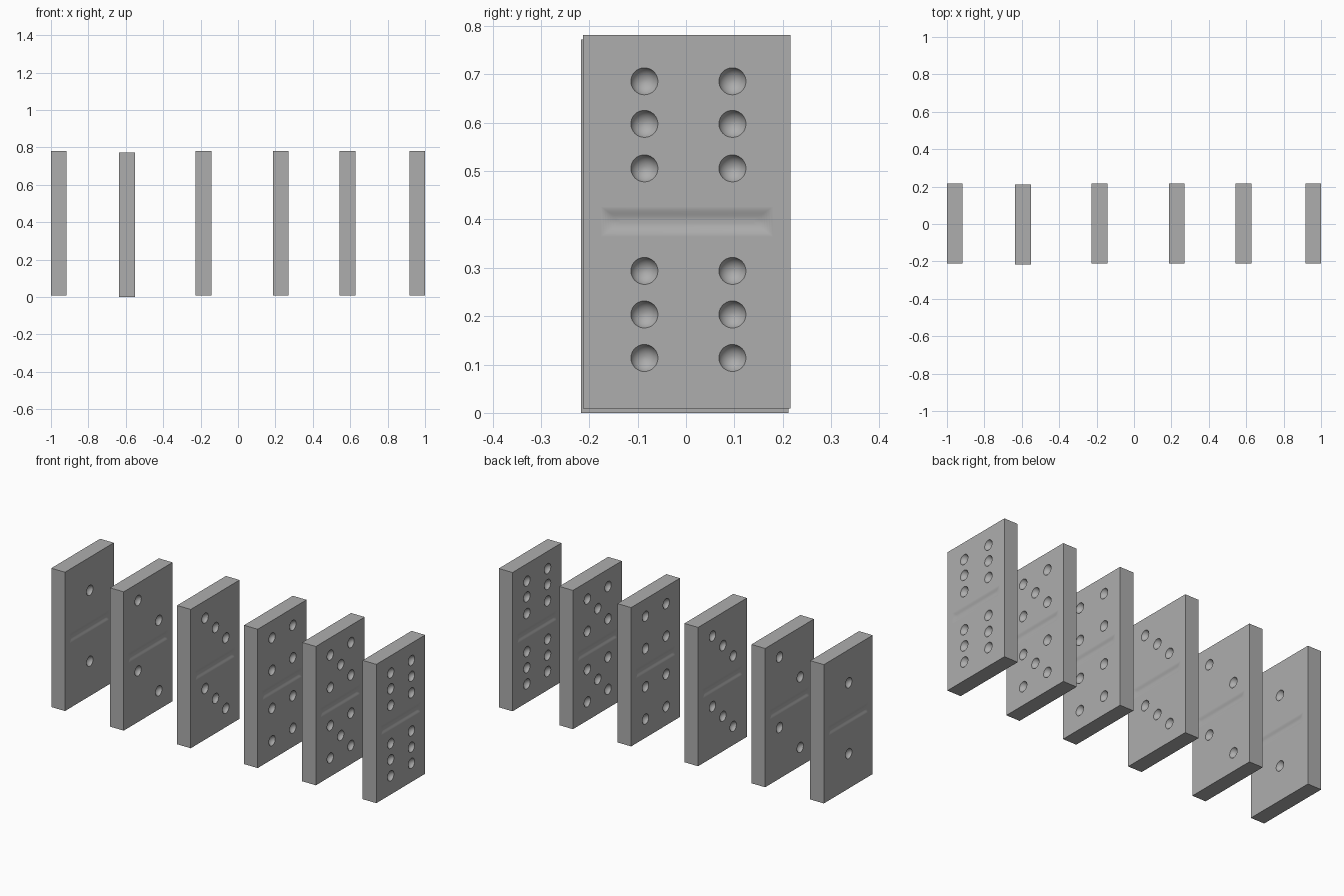
import bpy
import bmesh
import math
from mathutils import Matrix

if "Cube" in bpy.data.objects:
    bpy.data.objects.remove(bpy.data.objects["Cube"], do_unlink=True)

# One mid grey for every tile
GREY = (0.42, 0.42, 0.42, 1)
grey = bpy.data.materials.new("mid_grey")
grey.use_nodes = True
grey.diffuse_color = GREY
grey.node_tree.nodes["Principled BSDF"].inputs["Base Color"].default_value = GREY

THICK, WIDTH, HEIGHT = 0.084, 0.429, 0.772
HALF = THICK / 2
PIP_R, PIP_OUT = 0.0296, 0.0096

# Pip layouts on a 3 x 3 grid: (column, row), row 0 on top
CORNERS = [(0, 0), (2, 0), (0, 2), (2, 2)]
LAYOUTS = {
    "one": [(1, 1)],
    "two": [(0, 0), (2, 2)],
    "three": [(0, 0), (1, 1), (2, 2)],
    "four": CORNERS,
    "five": CORNERS + [(1, 1)],
    "six": CORNERS + [(0, 1), (2, 1)],
}
COLUMNS = (-0.088, 0.004, 0.094)
ROWS = ((0.29, 0.202, 0.11), (-0.102, -0.192, -0.282))


def make_object(name, bm):
    mesh = bpy.data.meshes.new(name)
    bm.to_mesh(mesh)
    bm.free()
    obj = bpy.data.objects.new(name, mesh)
    bpy.context.collection.objects.link(obj)
    mesh.materials.append(grey)
    return obj


def add_groove(bm, side):
    """Soft-sided bar across the middle, as stacked rectangular rings."""
    steps = 8
    shapes = [(HALF + 0.01, 0)]
    for i in range(steps + 1):
        t = i / steps
        shapes.append((HALF - 0.0035 * (1 - math.cos(math.pi * t)), t))
    rings = []
    for x, t in shapes:
        y, z = 0.178 - 0.04 * t, 0.031 - 0.028 * t
        rings.append([bm.verts.new((side * x, a * y, b * z))
                      for a, b in ((-1, -1), (1, -1), (1, 1), (-1, 1))])
    for lo, hi in zip(rings, rings[1:]):
        for k in range(4):
            j = (k + 1) % 4
            bm.faces.new((lo[k], lo[j], hi[j], hi[k]))
    bm.faces.new(rings[0])
    bm.faces.new(rings[-1])


def make_cutter(layout):
    bm = bmesh.new()
    for side in (-1, 1):
        add_groove(bm, side)
        for rows in ROWS:
            for col, row in layout:
                place = Matrix.Translation((side * (HALF + PIP_OUT), side * COLUMNS[col], rows[row]))
                bmesh.ops.create_uvsphere(bm, u_segments=32, v_segments=20, radius=PIP_R,
                                          matrix=place @ Matrix.Rotation(math.pi / 2, 4, "Y"))
    bmesh.ops.recalc_face_normals(bm, faces=bm.faces[:])
    cutter = make_object("pip_cutter", bm)
    cutter.hide_render = True
    return cutter


def make_tile(name, layout, x, y, z):
    # Slab
    bm = bmesh.new()
    bmesh.ops.create_cube(bm, size=1, matrix=Matrix.Diagonal((THICK, WIDTH, HEIGHT, 1)))
    tile = make_object(name, bm)

    # Carve pips and grooves into both faces
    cutter = make_cutter(layout)
    cut = tile.modifiers.new("carve", "BOOLEAN")
    cut.operation = "DIFFERENCE"
    cut.solver = "EXACT"
    cut.object = cutter
    bpy.ops.object.select_all(action="DESELECT")
    tile.select_set(True)
    bpy.context.view_layer.objects.active = tile
    bpy.ops.object.modifier_apply(modifier=cut.name)
    bpy.data.objects.remove(cutter, do_unlink=True)

    # Smooth dimples, flat slab faces
    bpy.ops.object.shade_smooth_by_angle(angle=math.radians(30))
    weighted = tile.modifiers.new("flat_faces", "WEIGHTED_NORMAL")
    weighted.keep_sharp = True
    tile.location = (x, y, z)


# Row of tiles; the second one stands slightly lower and further forward
for (name, layout), x in zip(LAYOUTS.items(), (-0.958, -0.593, -0.184, 0.228, 0.586, 0.958)):
    low = name == "two"
    make_tile(name + "_pip_tile", layout, x, -0.003 if low else 0.002, 0.386 if low else 0.3955)
